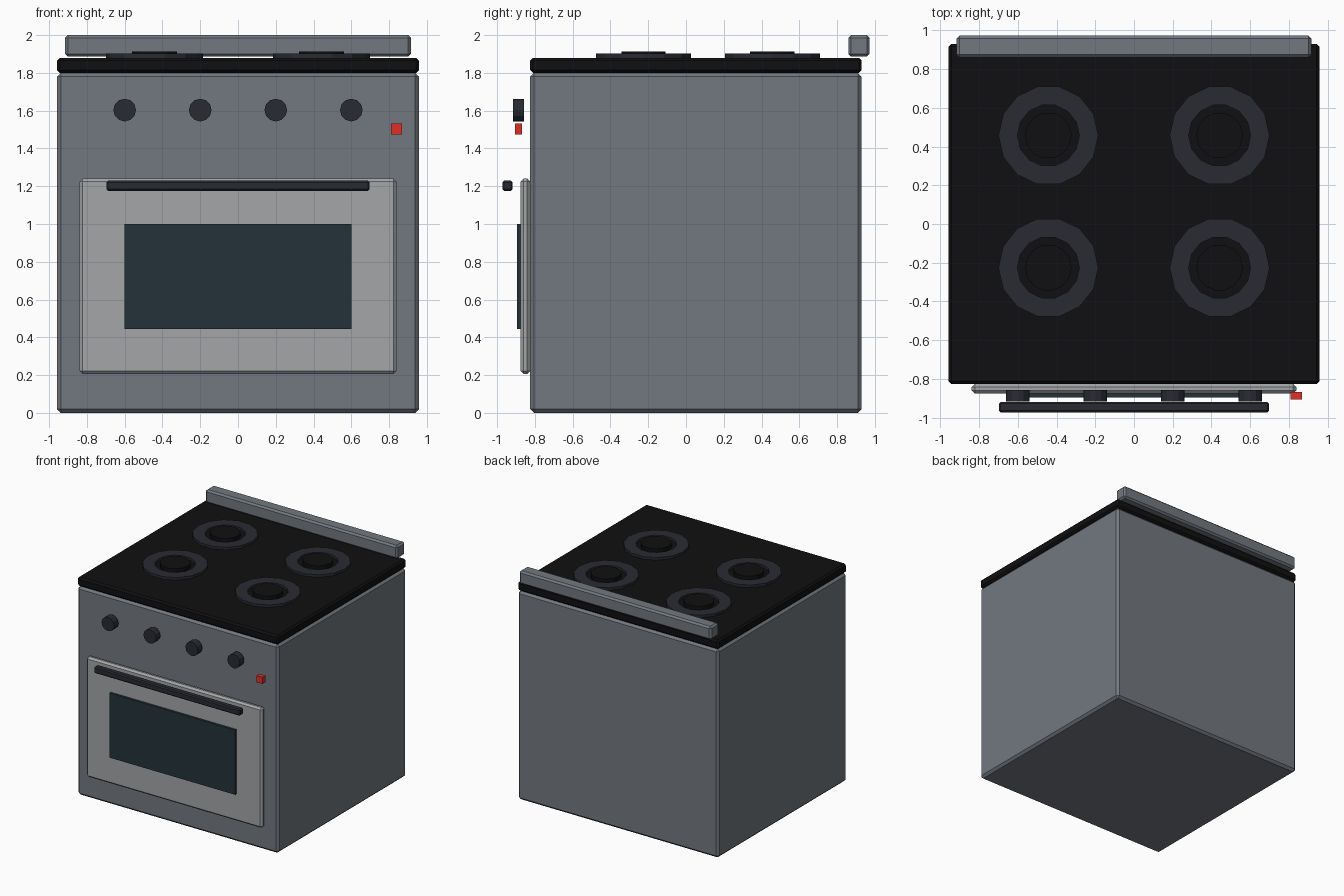
import bpy, bmesh
from math import pi, cos, sin

if "Cube" in bpy.data.objects:
    bpy.data.objects.remove(bpy.data.objects["Cube"])


def material(name, r, g, b):
    m = bpy.data.materials.new(name)
    m.diffuse_color = (r, g, b, 1)
    m.use_nodes = True
    m.node_tree.nodes["Principled BSDF"].inputs["Base Color"].default_value = m.diffuse_color
    return m


STEEL = material("steel", 0.17, 0.19, 0.215)
DOOR = material("door_steel", 0.37, 0.38, 0.395)
BLACK = material("black", 0.005, 0.005, 0.006)
DARK = material("dark_iron", 0.022, 0.024, 0.032)
GLASS = material("glass", 0.017, 0.032, 0.042)
RED = material("red", 0.72, 0.03, 0.02)


def add(name, bm, mat):
    bmesh.ops.recalc_face_normals(bm, faces=bm.faces)
    mesh = bpy.data.meshes.new(name)
    bm.to_mesh(mesh)
    bm.free()
    mesh.materials.append(mat)
    ob = bpy.data.objects.new(name, mesh)
    bpy.context.collection.objects.link(ob)
    return ob


def box(name, x, y, z, mat, bevel=0):
    """Box from (min, max) ranges, with an optional chamfer."""
    bm = bmesh.new()
    bmesh.ops.create_cube(bm, size=1)
    for v in bm.verts:
        v.co = [(lo + hi) / 2 + c * (hi - lo) for c, (lo, hi) in zip(v.co, (x, y, z))]
    ob = add(name, bm, mat)
    if bevel:
        mod = ob.modifiers.new("chamfer", 'BEVEL')
        mod.width = bevel
        mod.segments = 1
    return ob


def lathe(name, profile, sides, loc, mat, closed=False):
    """Spin a (radius, height) profile around z; open profiles get caps."""
    bm = bmesh.new()
    rings = [[bm.verts.new((r * cos(2 * pi * i / sides), r * sin(2 * pi * i / sides), h))
              for i in range(sides)] for r, h in profile]
    pairs = list(zip(rings, rings[1:]))
    if closed:
        pairs.append((rings[-1], rings[0]))
    else:
        bm.faces.new(rings[0])
        bm.faces.new(rings[-1])
    for a, b in pairs:
        for i in range(sides):
            j = (i + 1) % sides
            bm.faces.new((a[i], a[j], b[j], b[i]))
    ob = add(name, bm, mat)
    ob.location = loc
    return ob


# Cabinet, cooktop and rear rail
box("body", (-0.958, 0.958), (-0.825, 0.93), (0, 1.8), STEEL, 0.02)
box("cooktop", (-0.958, 0.958), (-0.825, 0.93), (1.8, 1.88), BLACK, 0.015)
box("back_rail", (-0.916, 0.916), (0.859, 0.972), (1.886, 2.0), STEEL, 0.015)

# Oven door, window and handle
box("oven_door", (-0.838, 0.838), (-0.875, -0.825), (0.205, 1.242), DOOR, 0.016)
box("door_window", (-0.6, 0.6), (-0.895, -0.86), (0.443, 1.0), GLASS)
box("door_handle", (-0.697, 0.697), (-0.972, -0.918), (1.175, 1.23), DARK, 0.009)

# Burners: flat ring with a raised cap in the middle
for bx in (-0.442, 0.442):
    for by in (-0.225, 0.457):
        lathe("burner_ring", [(0.258, 1.878), (0.258, 1.902), (0.16, 1.902), (0.16, 1.878)],
              14, (bx, by, 0), DARK, closed=True)
        lathe("burner_cap", [(0.12, 1.878), (0.12, 1.914)], 14, (bx, by, 0), BLACK)

# Control knobs
for kx in (-0.6, -0.2, 0.2, 0.6):
    knob = lathe("knob", [(0.06, -0.03), (0.06, 0.03)], 12, (kx, -0.887, 1.603), DARK)
    knob.rotation_euler.x = pi / 2

# Indicator light
box("indicator_light", (0.809, 0.868), (-0.906, -0.867), (1.475, 1.532), RED)
